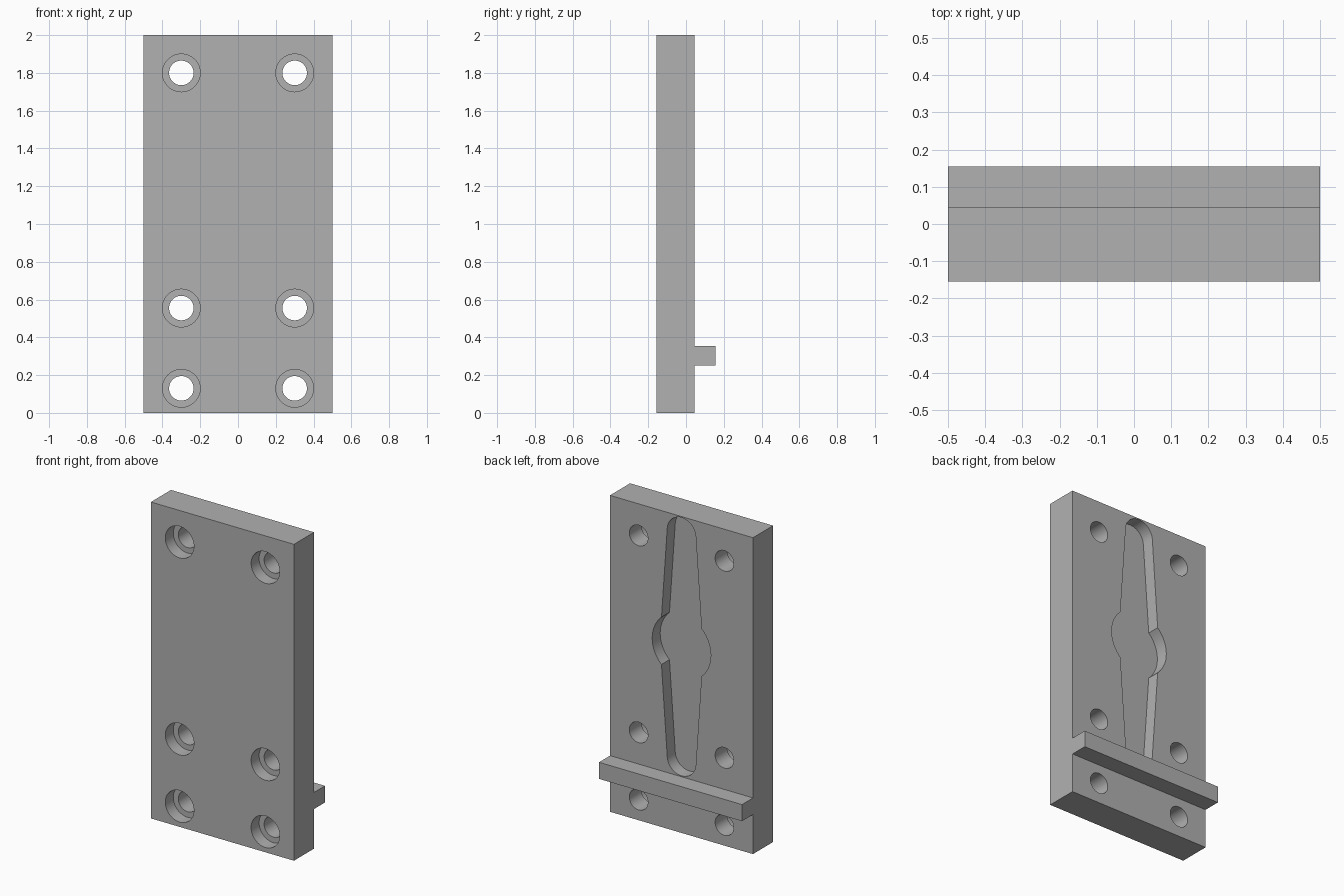
import bpy, bmesh
from math import sin, cos, acos, radians
from mathutils import Vector

cube = bpy.data.objects.get("Cube")
if cube:
    bpy.data.objects.remove(cube, do_unlink=True)

FRONT, BACK, RAIL_BACK = -0.155, 0.045, 0.155
POCKET_Z, POCKET_DEPTH = 1.177, 0.08

grey = bpy.data.materials.new("plain grey")
grey.use_nodes = True
colour = (0.44, 0.44, 0.44, 1)
grey.diffuse_color = colour
grey.node_tree.nodes["Principled BSDF"].inputs["Base Color"].default_value = colour


def prism(name, outline, sweep):
    """Solid made by sweeping a closed outline along a vector."""
    bm = bmesh.new()
    face = bm.faces.new([bm.verts.new(p) for p in outline])
    moved = bmesh.ops.extrude_face_region(bm, geom=[face])["geom"]
    bmesh.ops.translate(bm, vec=Vector(sweep),
                        verts=[v for v in moved if isinstance(v, bmesh.types.BMVert)])
    bmesh.ops.recalc_face_normals(bm, faces=bm.faces)
    mesh = bpy.data.meshes.new(name)
    bm.to_mesh(mesh)
    bm.free()
    mesh.materials.append(grey)
    obj = bpy.data.objects.new(name, mesh)
    bpy.context.collection.objects.link(obj)
    return obj


def circle(x, y, z, r, n=48):
    turns = [radians(360 * i / n) for i in range(n)]
    return [(x + r * cos(a), y, z + r * sin(a)) for a in turns]


def cut(target, cutter):
    """Subtract the cutter, apply the result and remove the cutter."""
    cutter.hide_render = True
    mod = target.modifiers.new("cut", "BOOLEAN")
    mod.operation = "DIFFERENCE"
    mod.solver = "EXACT"
    mod.object = cutter
    bpy.context.view_layer.objects.active = target
    bpy.ops.object.modifier_apply(modifier=mod.name)
    bpy.data.objects.remove(cutter, do_unlink=True)


# Plate with the cross rail on its back, swept across the width
side = [(FRONT, 0), (BACK, 0), (BACK, 0.25), (RAIL_BACK, 0.25),
        (RAIL_BACK, 0.355), (BACK, 0.355), (BACK, 2), (FRONT, 2)]
plate = prism("mounting_plate", [(-0.5, y, z) for y, z in side], (1, 0, 0))

# Counterbored screw holes
for x in (-0.3, 0.3):
    for z in (0.13, 0.555, 1.8):
        cut(plate, prism("bore", circle(x, -0.3, z, 0.065), (0, 0.6, 0)))
        cut(plate, prism("counterbore", circle(x, -0.3, z, 0.1), (0, 0.08 + FRONT + 0.3, 0)))

# Back pocket: tapered slot with rounded ends and a round middle, from one quarter
tip_r, tip_z, disc_r, waist = 0.1, 0.716, 0.205, 0.14
quarter = [(tip_r * cos(radians(a)), tip_z + tip_r * sin(radians(a)))
           for a in range(90, 0, -6)]
corner = acos(waist / disc_r)
quarter += [(disc_r * cos(corner * i / 8), disc_r * sin(corner * i / 8))
            for i in range(8, -1, -1)]
half = quarter + [(x, -z) for x, z in quarter[-2::-1]]
outline = half + [(-x, z) for x, z in half[-2:0:-1]]
floor = BACK - POCKET_DEPTH
cut(plate, prism("pocket", [(x, floor, POCKET_Z + z) for x, z in outline], (0, 0.4, 0)))

# Smooth bores, crisp edges
bpy.ops.object.select_all(action="DESELECT")
plate.select_set(True)
bpy.context.view_layer.objects.active = plate
bpy.ops.object.shade_smooth_by_angle(angle=radians(30))
